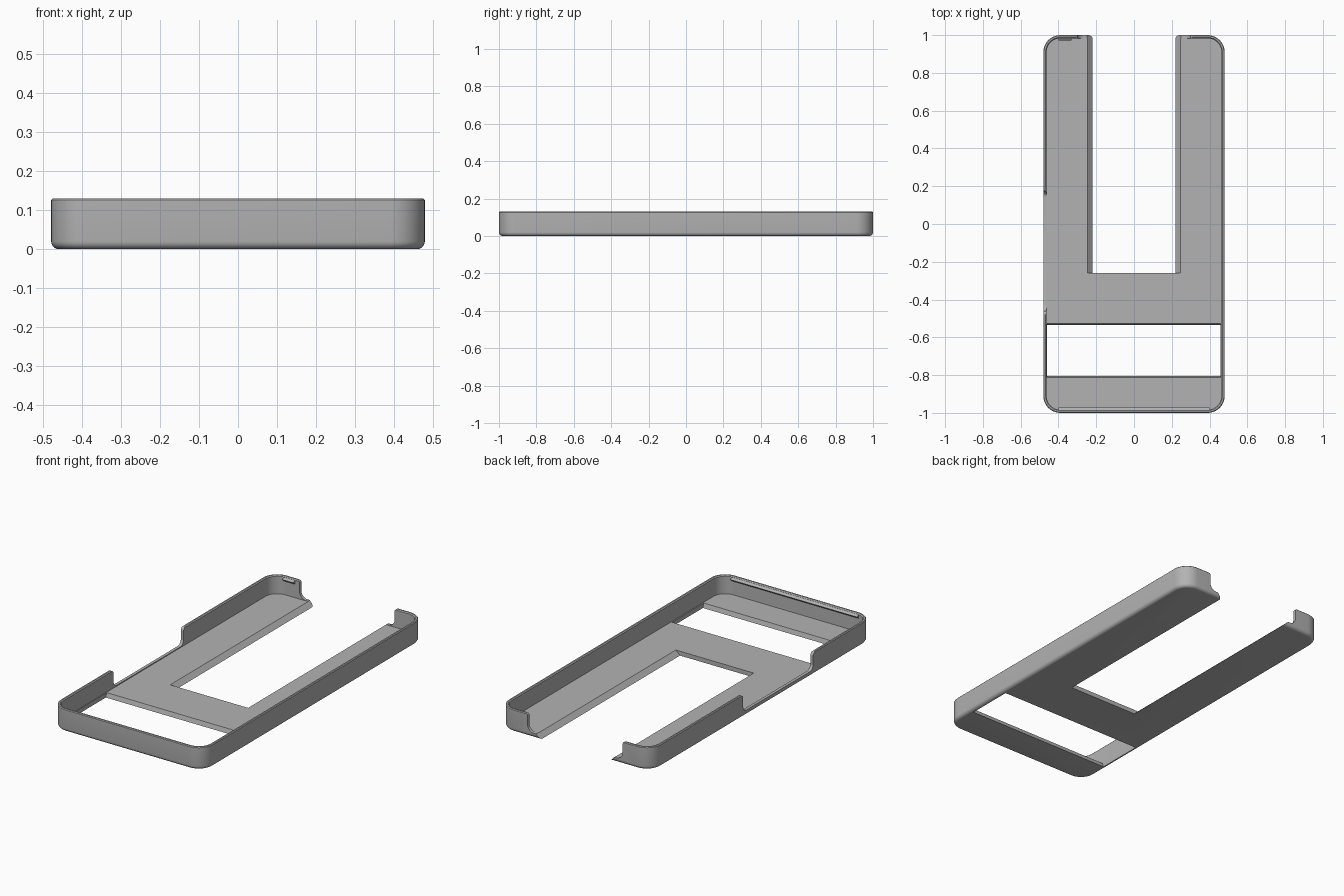
import bpy, bmesh
from math import pi, sin, cos
from mathutils import Vector

if "Cube" in bpy.data.objects:
    bpy.data.objects.remove(bpy.data.objects["Cube"])

HX, HY, TOP = 0.48, 1.0, 0.13      # half width, half length, height
WALL, FLOOR, CORNER = 0.017, 0.025, 0.09

grey = bpy.data.materials.new("plain_grey")
grey.use_nodes = True
grey.diffuse_color = (0.45, 0.45, 0.45, 1)
grey.node_tree.nodes["Principled BSDF"].inputs["Base Color"].default_value = grey.diffuse_color


def finish(name, bm):
    bmesh.ops.recalc_face_normals(bm, faces=bm.faces)
    mesh = bpy.data.meshes.new(name)
    bm.to_mesh(mesh)
    bm.free()
    mesh.materials.append(grey)
    obj = bpy.data.objects.new(name, mesh)
    bpy.context.collection.objects.link(obj)
    return obj


def arc(cx, cy, r, start, end, n=8):
    return [(cx + r * cos(start + (end - start) * i / n),
             cy + r * sin(start + (end - start) * i / n)) for i in range(n + 1)]


def rounded_ring(bm, inset, z):
    r = CORNER - inset
    x, y = HX - CORNER, HY - CORNER
    pts = []
    for k, (sx, sy) in enumerate([(1, 1), (-1, 1), (-1, -1), (1, -1)]):
        pts += arc(sx * x, sy * y, r, k * pi / 2, (k + 1) * pi / 2, 10)
    return [bm.verts.new((px, py, z)) for px, py in pts]


def prism(name, profile, axis, lo, hi):
    """Extrude a (u, z) profile along x or y."""
    bm = bmesh.new()
    place = {"x": lambda u, z, d: (d, u, z), "y": lambda u, z, d: (u, d, z)}[axis]
    ends = [[bm.verts.new(place(u, z, d)) for u, z in profile] for d in (lo, hi)]
    for end in ends:
        bm.faces.new(end)
    n = len(profile)
    for i in range(n):
        j = (i + 1) % n
        bm.faces.new((ends[0][i], ends[0][j], ends[1][j], ends[1][i]))
    return finish(name, bm)


def notch(mid, half, bottom, foot, lip):
    """Gap profile with filleted feet and rounded upper corners."""
    right = arc(half - foot, bottom + foot, foot, -pi / 2, 0)
    right += arc(half + lip, TOP - lip, lip, pi, pi / 2)
    right.append((half + lip, TOP + 0.05))
    return [(mid + u, z) for u, z in right] + [(mid - u, z) for u, z in reversed(right)]


def trapezoid(mid, low, high):
    """Opening profile through the floor, wider at the floor's upper face."""
    slope = (high - low) / FLOOR
    z0, z1 = -0.02, FLOOR + 0.01
    a, b = low + slope * z0, low + slope * z1
    return [(mid - a, z0), (mid + a, z0), (mid + b, z1), (mid - b, z1)]


# Tray shell: rounded underside, walls, softened rim, inner floor
bm = bmesh.new()
steps = [(r, z) for r, z in arc(0.02, 0.02, 0.02, 1.5 * pi, pi, 5)]
steps += [(0, TOP - 0.004), (0.004, TOP), (WALL - 0.005, TOP),
          (WALL, TOP - 0.005), (WALL, FLOOR)]
rings = [rounded_ring(bm, inset, z) for inset, z in steps]
for a, b in zip(rings, rings[1:]):
    for i in range(len(a)):
        j = (i + 1) % len(a)
        bm.faces.new((a[i], a[j], b[j], b[i]))
bm.faces.new(rings[0])
bm.faces.new(rings[-1])
tray = finish("case_tray", bm)

# Openings: long slot, wide window, side gap and rear gap
cutters = [
    prism("slot_cutter", trapezoid(0, 0.22, 0.246), "y", -0.26, 1.1),
    prism("window_cutter", trapezoid(-0.67, 0.135, 0.143), "x", -0.46, 0.457),
    prism("side_gap_cutter", notch(-0.145, 0.315, 0.03, 0.03, 0.025), "x", -0.55, -0.455),
    prism("rear_gap_cutter", notch(0, 0.30, FLOOR + 0.002, 0.04, 0.015), "y", 0.97, 1.1),
]
for cutter in cutters:
    cutter.hide_render = True
    mod = tray.modifiers.new(cutter.name, "BOOLEAN")
    mod.operation, mod.solver, mod.object = "DIFFERENCE", "EXACT", cutter

# Bake the cuts and remove the helpers
bpy.context.view_layer.update()
baked = bpy.data.meshes.new_from_object(tray.evaluated_get(bpy.context.evaluated_depsgraph_get()))
tray.modifiers.clear()
tray.data = baked
for cutter in cutters:
    bpy.data.objects.remove(cutter)

# Retaining lips inside the end walls
def lip(name, side, lo, hi):
    inner = HY - WALL
    profile = [(inner + 0.005, 0.102), (inner, 0.102), (inner - 0.012, 0.114),
               (inner, 0.124), (inner + 0.005, 0.124)]
    return prism(name, [(side * y, z) for y, z in profile], "x", lo, hi)


lip("front_lip", -1, -0.40, 0.40)
lip("rear_lip", 1, -0.40, -0.33)

bpy.ops.object.select_all(action="DESELECT")
tray.select_set(True)
bpy.context.view_layer.objects.active = tray
bpy.ops.object.shade_smooth_by_angle(angle=0.6)
